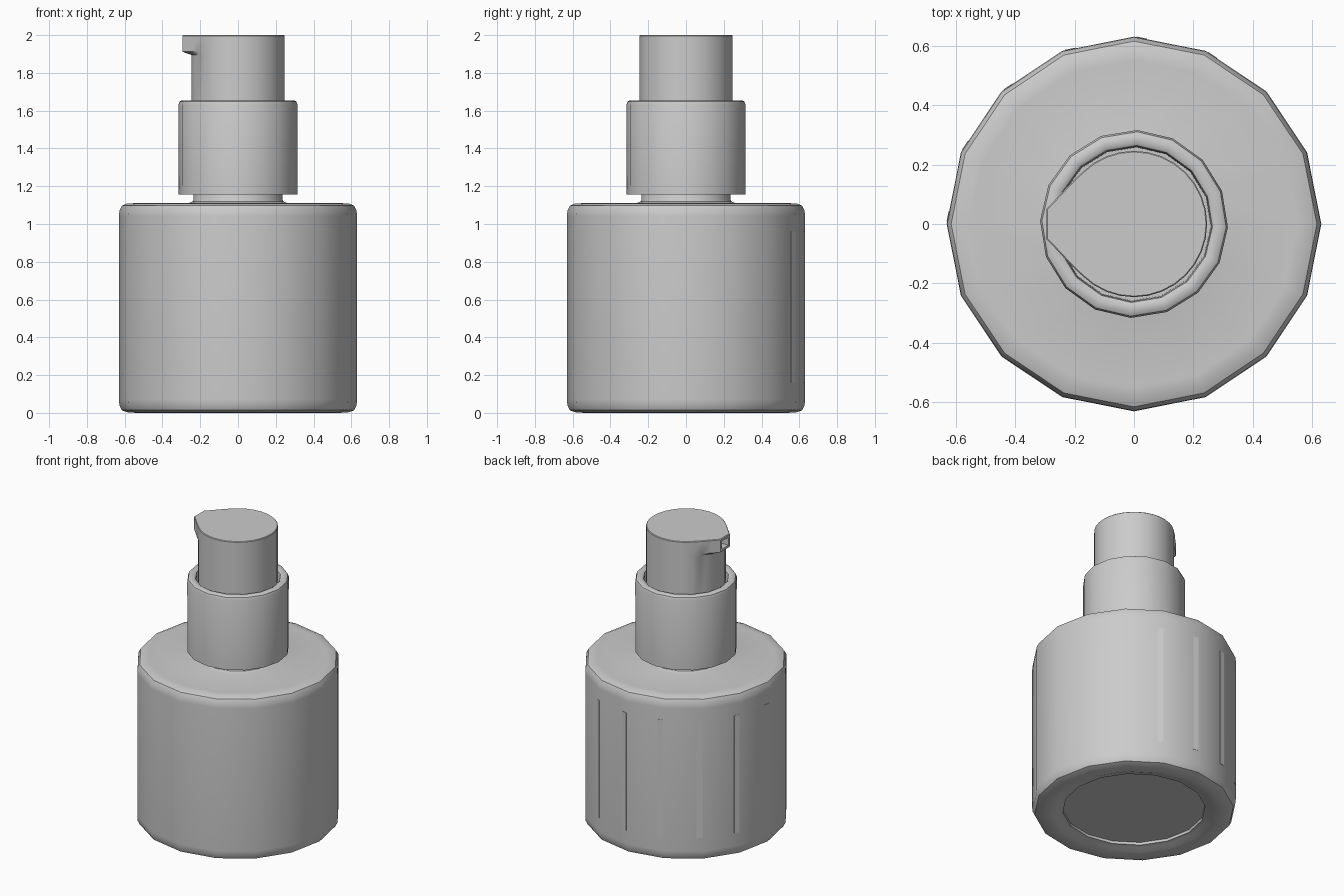
import bpy, bmesh, math
from math import cos, sin, pi, radians

if "Cube" in bpy.data.objects:
    bpy.data.objects.remove(bpy.data.objects["Cube"])


def finish(bm, name, angle=35):
    bmesh.ops.recalc_face_normals(bm, faces=bm.faces[:])
    mesh = bpy.data.meshes.new(name)
    bm.to_mesh(mesh)
    bm.free()
    for p in mesh.polygons:
        p.use_smooth = True
    mesh.set_sharp_from_angle(angle=radians(angle))
    obj = bpy.data.objects.new(name, mesh)
    bpy.context.collection.objects.link(obj)
    return obj


def loft(rings, caps=True):
    """Skin a stack of equal-length point rings, optionally capping both ends."""
    bm = bmesh.new()
    loops = [[bm.verts.new(p) for p in ring] for ring in rings]
    n = len(loops[0])
    pairs = list(zip(loops, loops[1:]))
    if caps:
        bm.faces.new(loops[0][::-1])
        bm.faces.new(loops[-1])
    else:
        pairs.append((loops[-1], loops[0]))
    for a, b in pairs:
        for i in range(n):
            j = (i + 1) % n
            bm.faces.new((a[i], a[j], b[j], b[i]))
    return bm


def circle(r, z, n, turn=0.0):
    return [(r * cos(2 * pi * i / n + turn), r * sin(2 * pi * i / n + turn), z)
            for i in range(n)]


# Bottle body: 16 sides, rounded edges, recessed base, short neck
body_profile = [(0.44, 0.04), (0.44, 0.022), (0.465, 0.018), (0.50, 0.004), (0.535, 0.0),
                (0.585, 0.003), (0.615, 0.014), (0.628, 0.04), (0.63, 0.07),
                (0.63, 1.04), (0.628, 1.07), (0.615, 1.097), (0.585, 1.109), (0.55, 1.11),
                (0.265, 1.11), (0.242, 1.118), (0.236, 1.13), (0.236, 1.30)]
finish(loft([circle(r, z, 16) for r, z in body_profile]), "bottle_body")

# Collar: closed ring section around the neck and pump head
collar_profile = [(0.22, 1.157), (0.315, 1.157), (0.316, 1.63), (0.310, 1.648), (0.298, 1.655),
                  (0.275, 1.655), (0.264, 1.648), (0.260, 1.63), (0.258, 1.50), (0.22, 1.50)]
finish(loft([circle(r, z, 16, radians(-2)) for r, z in collar_profile], caps=False), "collar")


# Pump head: round column whose top outline is pulled out into a spout on -x
N, R = 32, 0.246
SPOUT = {13: (-0.212, 0.138), 14: (-0.252, 0.095), 15: (-0.295, 0.050), 16: (-0.295, 0.0)}


def spout_ring(z, scale=1.0):
    pts = circle(R, z, N)
    for i, (x, y) in SPOUT.items():
        pts[i] = (x, y, z)
        pts[N - i] = (x, -y, z)
    return [(x * scale, y * scale, h) for x, y, h in pts]


bm = loft([circle(R, 1.49, N), circle(R, 1.895, N), spout_ring(1.912),
           spout_ring(1.996), spout_ring(2.0, 0.985)])
bmesh.ops.recalc_face_normals(bm, faces=bm.faces[:])
# Nozzle opening in the spout tip
tip = [f for f in bm.faces if all(v.co.x < -0.294 for v in f.verts)]
bmesh.ops.inset_region(bm, faces=tip, thickness=0.015, use_even_offset=True)
bmesh.ops.inset_region(bm, faces=tip, thickness=0.001, depth=-0.05, use_even_offset=True)
finish(bm, "pump_head")

# Thin vertical strips on the back-left facets of the body
apothem = 0.63 * cos(pi / 16)
bm = bmesh.new()
for k in range(6):
    a = radians(56.25 + 22.5 * k)
    out, side = (cos(a), sin(a)), (-sin(a), cos(a))
    corners = []
    for d in (apothem - 0.006, apothem + 0.002):
        for t, z in ((0.078, 0.16), (0.114, 0.16), (0.114, 0.96), (0.078, 0.96)):
            corners.append(bm.verts.new((out[0] * d + side[0] * t, out[1] * d + side[1] * t, z)))
    for q in ((3, 2, 1, 0), (4, 5, 6, 7), (0, 1, 5, 4), (1, 2, 6, 5), (2, 3, 7, 6), (3, 0, 4, 7)):
        bm.faces.new([corners[i] for i in q])
finish(bm, "body_strips")
